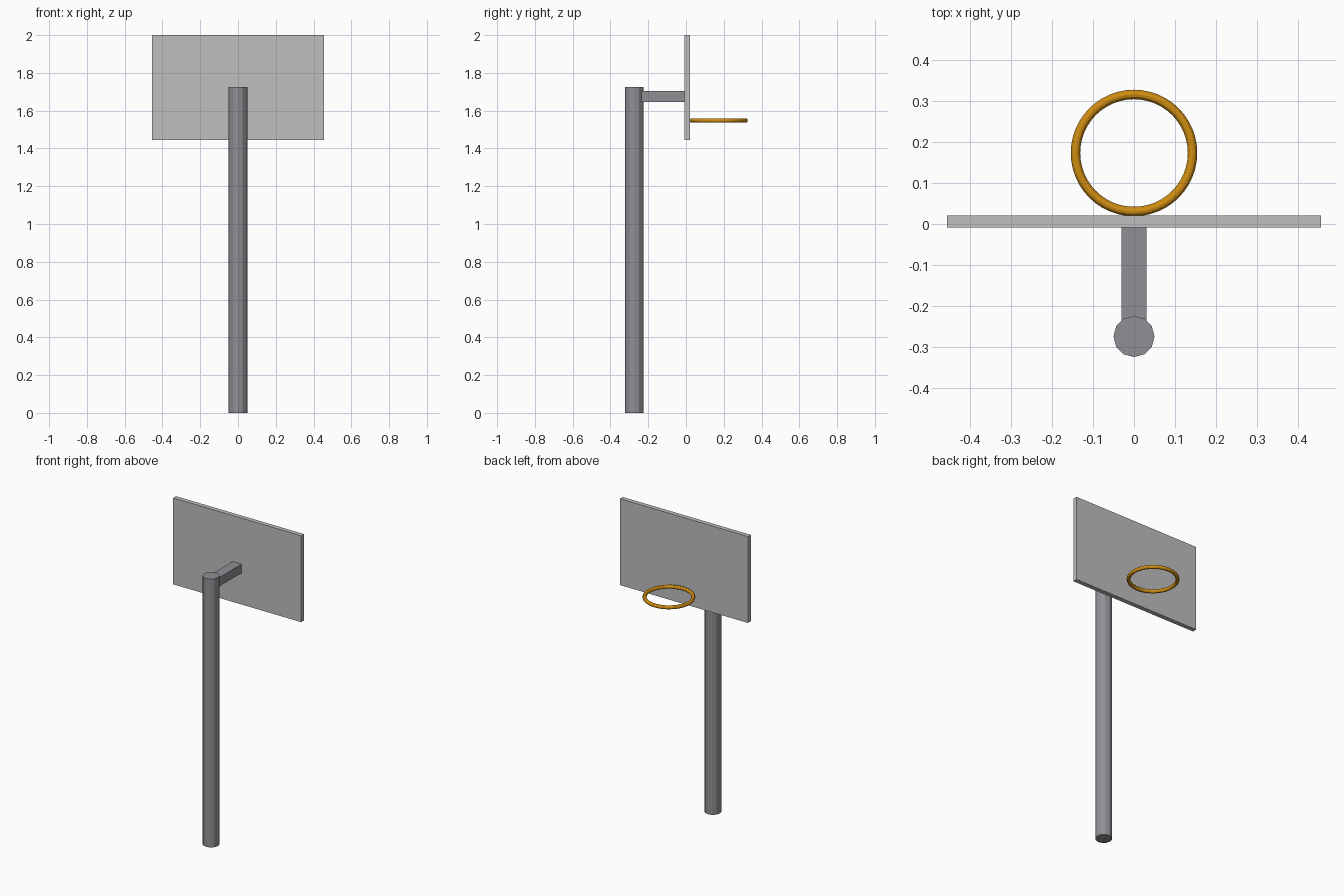
import bpy

if "Cube" in bpy.data.objects:
    bpy.data.objects.remove(bpy.data.objects["Cube"])


def material(name, rgb):
    m = bpy.data.materials.new(name)
    m.diffuse_color = (*rgb, 1)
    m.use_nodes = True
    m.node_tree.nodes["Principled BSDF"].inputs["Base Color"].default_value = m.diffuse_color
    return m


def finish(name, mat):
    ob = bpy.context.object
    ob.name = name
    ob.data.materials.append(mat)
    return ob


def box(name, lo, hi, mat):
    mid = [(a + b) / 2 for a, b in zip(lo, hi)]
    bpy.ops.mesh.primitive_cube_add(size=1, location=mid)
    bpy.context.object.scale = [b - a for a, b in zip(lo, hi)]
    bpy.ops.object.transform_apply(location=False, rotation=False, scale=True)
    return finish(name, mat)


steel = material("steel grey", (0.28, 0.275, 0.297))
pale = material("pale grey", (0.52, 0.52, 0.52))
orange = material("orange", (0.63, 0.27, 0.006))

# Twelve-sided upright pole
POLE_Y, POLE_H = -0.274, 1.725
bpy.ops.mesh.primitive_cylinder_add(vertices=12, radius=0.05, depth=POLE_H,
                                    location=(0, POLE_Y, POLE_H / 2))
finish("pole", steel)

# Arm from the pole to the board
box("support_arm", (-0.031, POLE_Y, 1.647), (0.031, -0.008, 1.705), steel)

# Backboard
box("backboard", (-0.455, -0.008, 1.445), (0.455, 0.021, 2.0), pale)

# Hoop ring touching the board
bpy.ops.mesh.primitive_torus_add(major_radius=0.1425, minor_radius=0.0115,
                                 major_segments=48, minor_segments=12,
                                 location=(0, 0.173, 1.548))
finish("hoop", orange)
bpy.ops.object.shade_smooth_by_angle()
